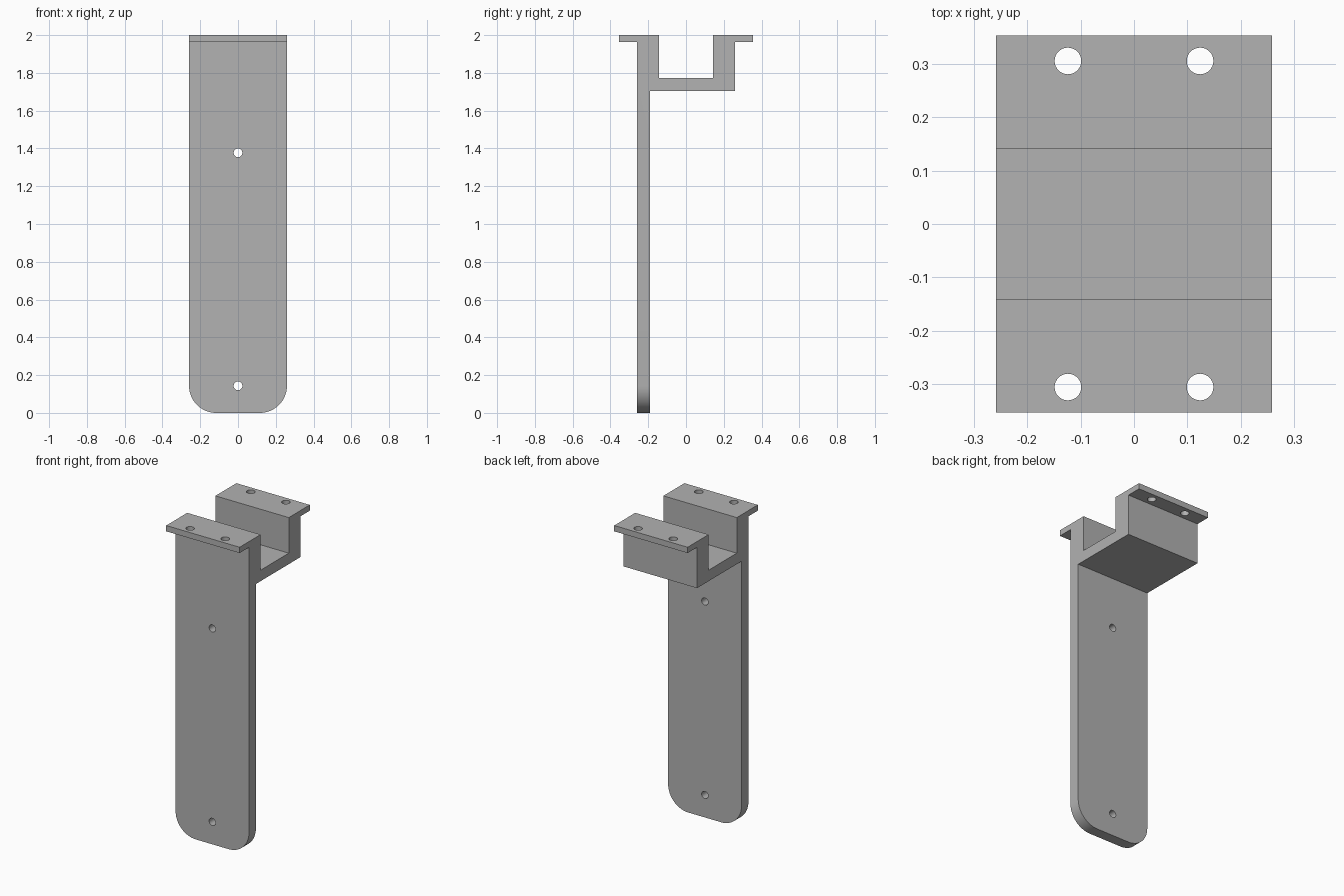
import bpy, bmesh, math
from mathutils import Vector

cube = bpy.data.objects.get("Cube")
if cube:
    bpy.data.objects.remove(cube, do_unlink=True)

HALF_W = 0.259     # half width of the bracket
OUT, INN, LIP = 0.259, 0.142, 0.3535   # channel outer, inner and flange reach
TOP, LIP_Z, FLOOR, BASE = 2.0, 1.963, 1.773, 1.703
LEG_BACK = -0.19
CORNER = 0.143

grey = bpy.data.materials.new("plain grey")
grey.use_nodes = True
colour = (0.445, 0.445, 0.445, 1)
grey.diffuse_color = colour
grey.node_tree.nodes["Principled BSDF"].inputs["Base Color"].default_value = colour


def add_object(name, bm):
    mesh = bpy.data.meshes.new(name)
    bm.to_mesh(mesh)
    bm.free()
    mesh.materials.append(grey)
    obj = bpy.data.objects.new(name, mesh)
    bpy.context.collection.objects.link(obj)
    return obj


# Bracket: side profile (y, z) extruded across the width
profile = [(-OUT, 0), (LEG_BACK, 0), (LEG_BACK, BASE), (OUT, BASE),
           (OUT, LIP_Z), (LIP, LIP_Z), (LIP, TOP), (INN, TOP),
           (INN, FLOOR), (-INN, FLOOR), (-INN, TOP), (-LIP, TOP),
           (-LIP, LIP_Z), (-OUT, LIP_Z)]
bm = bmesh.new()
side = bm.faces.new([bm.verts.new((-HALF_W, y, z)) for y, z in profile])
new = bmesh.ops.extrude_face_region(bm, geom=[side])["geom"]
bmesh.ops.translate(bm, vec=Vector((2 * HALF_W, 0, 0)),
                    verts=[v for v in new if isinstance(v, bmesh.types.BMVert)])
bmesh.ops.recalc_face_normals(bm, faces=bm.faces)

# Rounded lower corners of the leg
corners = [e for e in bm.edges
           if all(v.co.z < 0.01 for v in e.verts)
           and abs(e.verts[0].co.x - e.verts[1].co.x) < 0.01]
bmesh.ops.bevel(bm, geom=corners, offset=CORNER, offset_type='OFFSET',
                segments=16, profile=0.5, affect='EDGES')
bracket = add_object("mounting_bracket", bm)


# Holes: one helper mesh of separate cylinders cuts them all
cutters = bmesh.new()


def add_hole(centre, radius, depth, turn=0):
    ring = bmesh.ops.create_cone(cutters, cap_ends=True, segments=32,
                                 radius1=radius, radius2=radius, depth=depth)
    c, s = math.cos(turn), math.sin(turn)
    for v in ring["verts"]:
        x, y, z = v.co
        v.co = Vector((x, c * y - s * z, s * y + c * z)) + Vector(centre)


for sx in (-1, 1):
    for sy in (-1, 1):
        add_hole((sx * 0.124, sy * 0.306, 1.98), 0.025, 0.12)
for z in (0.143, 1.377):
    add_hole((0, -0.225, z), 0.023, 0.2, math.pi / 2)
hole_cutter = add_object("hole_cutter", cutters)

cut = bracket.modifiers.new("holes", 'BOOLEAN')
cut.operation = 'DIFFERENCE'
cut.solver = 'EXACT'
cut.object = hole_cutter
bpy.context.view_layer.objects.active = bracket
bracket.select_set(True)
bpy.ops.object.modifier_apply(modifier=cut.name)
bpy.data.objects.remove(hole_cutter, do_unlink=True)

# Smooth curves with crisp edges
bpy.ops.object.shade_smooth_by_angle(angle=math.radians(30))
